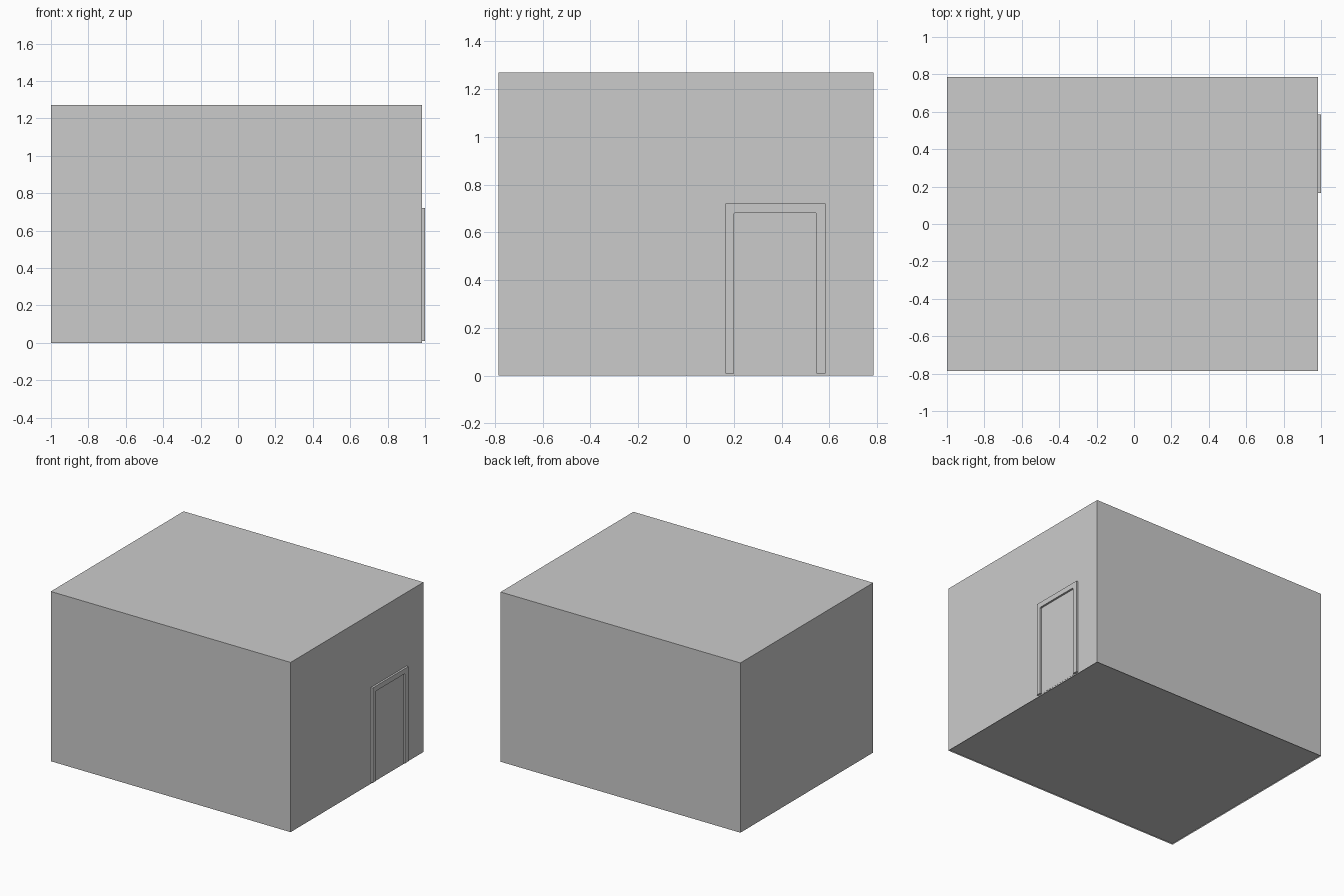
import bpy, bmesh

if "Cube" in bpy.data.objects:
    bpy.data.objects.remove(bpy.data.objects["Cube"])

X0, X1, Y, H = -1.0, 0.985, 0.785, 1.27


def finish(name, bm):
    bmesh.ops.recalc_face_normals(bm, faces=bm.faces)
    mesh = bpy.data.meshes.new(name)
    bm.to_mesh(mesh)
    bm.free()
    obj = bpy.data.objects.new(name, mesh)
    bpy.context.collection.objects.link(obj)
    return obj


def extrude_x(name, outline, x0, x1):
    """Extrude a closed (y, z) outline along x."""
    bm = bmesh.new()
    face = bm.faces.new([bm.verts.new((x0, y, z)) for y, z in outline])
    out = bmesh.ops.extrude_face_region(bm, geom=[face])
    verts = [g for g in out["geom"] if isinstance(g, bmesh.types.BMVert)]
    bmesh.ops.translate(bm, verts=verts, vec=(x1 - x0, 0, 0))
    return finish(name, bm)


# Room shell, with the floor set slightly above the wall bottoms
bm = bmesh.new()
bmesh.ops.create_cube(bm, size=1)
for v in bm.verts:
    v.co.x = X1 if v.co.x > 0 else X0
    v.co.y = Y if v.co.y > 0 else -Y
    v.co.z = H if v.co.z > 0 else 0
bm.normal_update()
floor = min(bm.faces, key=lambda f: f.calc_center_median().z)
bmesh.ops.inset_region(bm, faces=[floor], thickness=0.001)
for v in floor.verts:
    v.co.z = 0.008
finish("room_shell", bm)

# Door frame: two jambs and a head with softened inner corners
ya, yb, top, base = 0.165, 0.585, 0.72, 0.01
ia, ib, it, c = 0.20, 0.547, 0.682, 0.005
extrude_x("door_frame", [
    (ya, base), (ya, top), (yb, top), (yb, base),
    (ib, base), (ib, it - c), (ib - c, it),
    (ia + c, it), (ia, it - c), (ia, base)], X1 - 0.002, 1.0)

# Door panel, nearly flush with the wall
extrude_x("door_panel", [(ia, base), (ia, it), (ib, it), (ib, base)],
          X1 - 0.002, X1 + 0.001)
